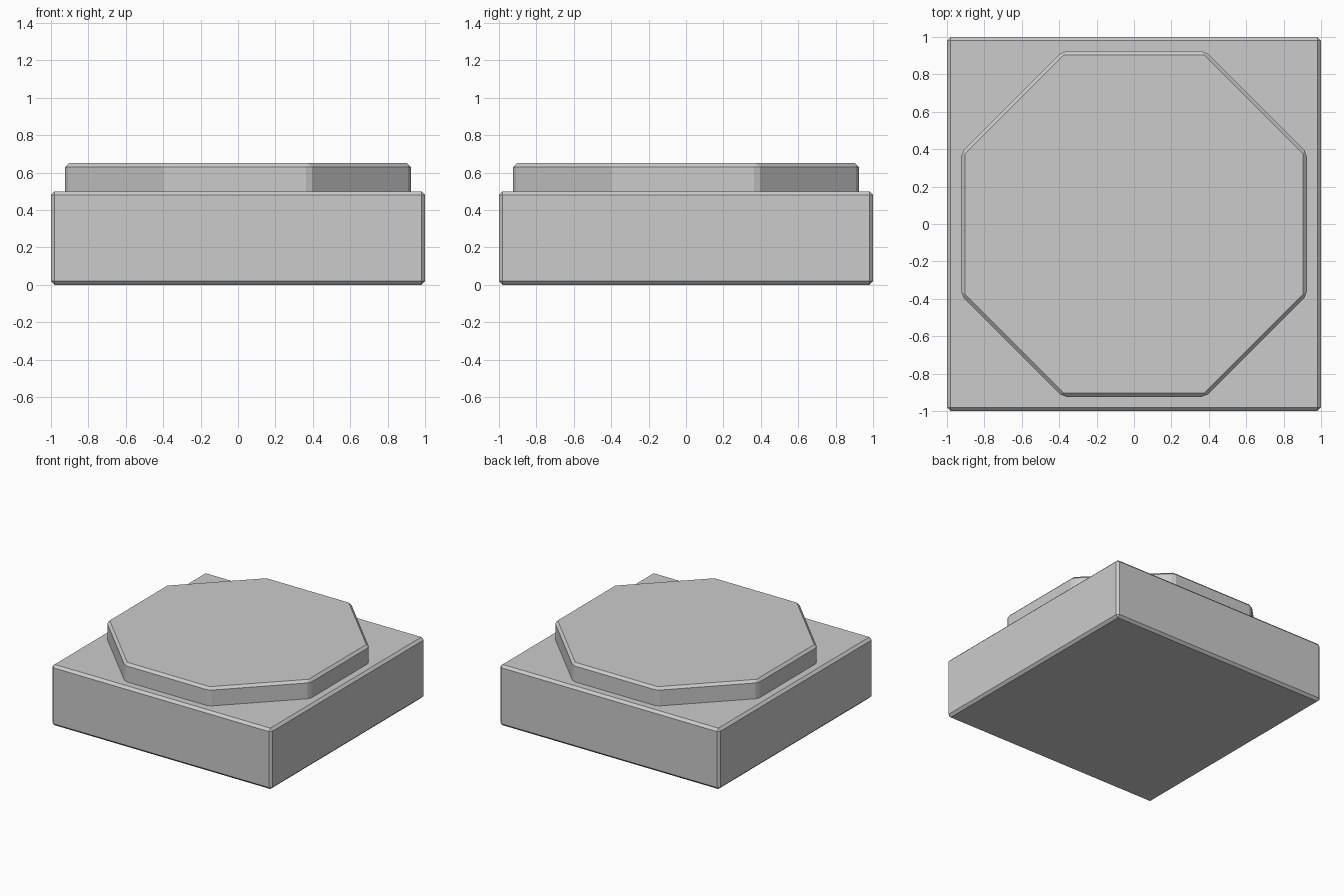
import bpy
from math import pi

if "Cube" in bpy.data.objects:
    bpy.data.objects.remove(bpy.data.objects["Cube"])

EDGE = 0.02


def finish(obj, name):
    """Name the part and chamfer all its edges."""
    obj.name = name
    bevel = obj.modifiers.new("chamfer", 'BEVEL')
    bevel.width = EDGE
    bevel.segments = 1
    bevel.limit_method = 'ANGLE'
    return obj


# Square base block
bpy.ops.mesh.primitive_cube_add(size=2, location=(0, 0, 0.25))
base = bpy.context.object
for v in base.data.vertices:
    v.co.z *= 0.25
finish(base, "square_base")

# Octagonal plate, flats facing the axes, slightly sunk into the base
bpy.ops.mesh.primitive_cylinder_add(vertices=8, radius=1.0, depth=0.2,
                                    location=(0, 0, 0.55),
                                    rotation=(0, 0, pi / 8))
finish(bpy.context.object, "octagonal_top_plate")
